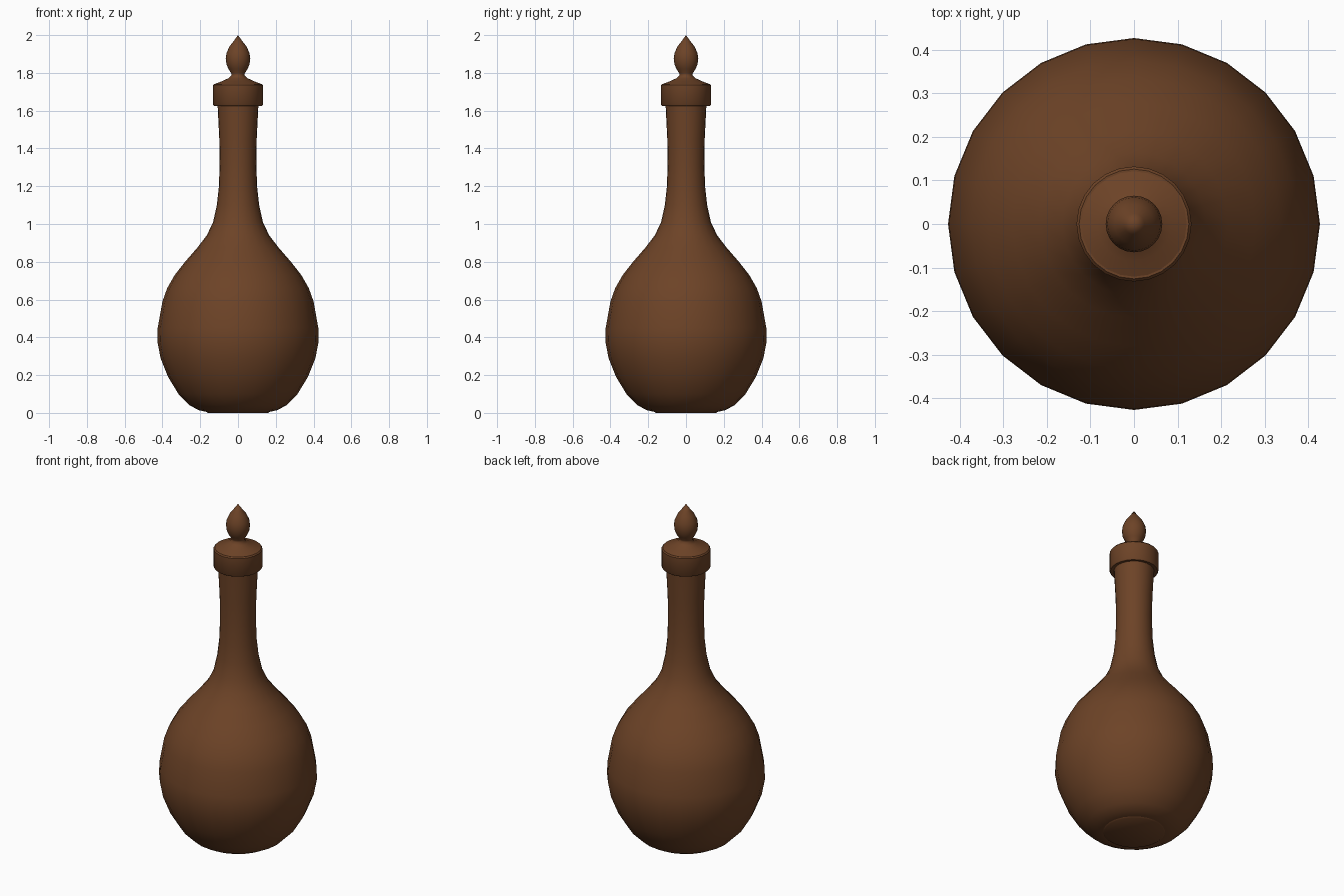
import bpy, bmesh, math

SIDES = 24

cube = bpy.data.objects.get("Cube")
if cube:
    bpy.data.objects.remove(cube, do_unlink=True)

brown = bpy.data.materials.new("warm_brown")
brown.use_nodes = True
COLOUR = (0.152, 0.056, 0.020, 1)
brown.diffuse_color = COLOUR
brown.node_tree.nodes["Principled BSDF"].inputs["Base Color"].default_value = COLOUR


def lathe(name, profile, angle=40):
    """Spin a (radius, height) profile about z; zero radius closes to a point."""
    bm = bmesh.new()
    rings = []
    for r, z in profile:
        if r == 0:
            rings.append([bm.verts.new((0, 0, z))] * SIDES)
        else:
            turns = [2 * math.pi * i / SIDES for i in range(SIDES)]
            rings.append([bm.verts.new((r * math.cos(a), r * math.sin(a), z)) for a in turns])
    for low, high in zip(rings, rings[1:]):
        for i in range(SIDES):
            j = (i + 1) % SIDES
            corners = dict.fromkeys((low[i], low[j], high[j], high[i]))
            bm.faces.new(list(corners))
    bmesh.ops.recalc_face_normals(bm, faces=bm.faces)
    mesh = bpy.data.meshes.new(name)
    bm.to_mesh(mesh)
    bm.free()
    mesh.materials.append(brown)
    obj = bpy.data.objects.new(name, mesh)
    bpy.context.collection.objects.link(obj)
    bpy.ops.object.select_all(action="DESELECT")
    obj.select_set(True)
    bpy.context.view_layer.objects.active = obj
    bpy.ops.object.shade_smooth_by_angle(angle=math.radians(angle))
    return obj


# Round body flowing into the slender neck
lathe("bottle_body", [
    (0, 0.005), (0.165, 0.005), (0.21, 0.015), (0.255, 0.04), (0.315, 0.10), (0.37, 0.19),
    (0.41, 0.29), (0.427, 0.38), (0.425, 0.45), (0.40, 0.59), (0.375, 0.66),
    (0.335, 0.73), (0.28, 0.80), (0.215, 0.875), (0.165, 0.94), (0.132, 1.01),
    (0.112, 1.10), (0.101, 1.20), (0.097, 1.32), (0.099, 1.45), (0.108, 1.63)])

# Collar around the mouth
lathe("mouth_collar", [
    (0.10, 1.63), (0.127, 1.626), (0.132, 1.632), (0.132, 1.735), (0.126, 1.742), (0.09, 1.742)])

# Flared stopper with a pointed finial
lathe("stopper", [
    (0, 1.735), (0.126, 1.740), (0.085, 1.756), (0.05, 1.772), (0.034, 1.787), (0.036, 1.798),
    (0.05, 1.82), (0.061, 1.845), (0.065, 1.875), (0.061, 1.905),
    (0.045, 1.94), (0.024, 1.967), (0, 2.0)], 60)

# Flat foot closing the base
lathe("foot", [(0, 0), (0.16, 0), (0.168, 0.006), (0, 0.006)])
